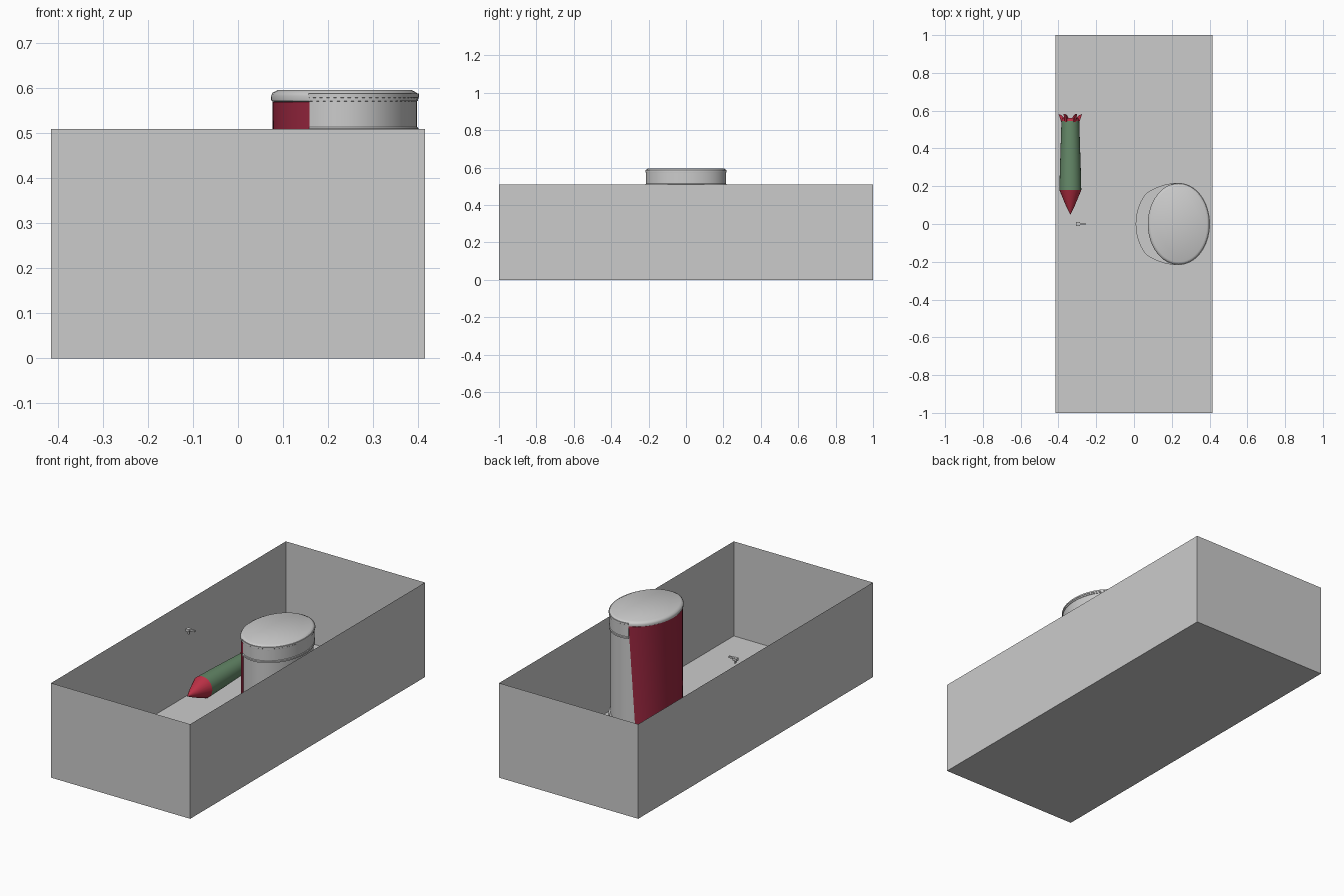
import bpy, bmesh
from math import sin, cos, pi, radians
from mathutils import Matrix

if "Cube" in bpy.data.objects:
    bpy.data.objects.remove(bpy.data.objects["Cube"])


def material(name, rgb):
    m = bpy.data.materials.new(name)
    m.diffuse_color = (*rgb, 1)
    m.use_nodes = True
    m.node_tree.nodes["Principled BSDF"].inputs["Base Color"].default_value = m.diffuse_color
    return m


RED = material("red", (0.5, 0.03, 0.06))
CRIMSON = material("crimson", (0.32, 0.02, 0.05))
GREEN = material("green", (0.13, 0.25, 0.14))


def finish(bm, name, mat=None, smooth=True):
    bmesh.ops.recalc_face_normals(bm, faces=bm.faces)
    me = bpy.data.meshes.new(name)
    bm.to_mesh(me)
    bm.free()
    ob = bpy.data.objects.new(name, me)
    bpy.context.collection.objects.link(ob)
    if mat:
        me.materials.append(mat)
    if smooth:
        bpy.context.view_layer.objects.active = ob
        ob.select_set(True)
        bpy.ops.object.shade_smooth_by_angle(angle=radians(35))
        ob.select_set(False)
    return ob


def loft(name, rings, mat=None):
    """Bridge closed rings of points and cap both ends."""
    bm = bmesh.new()
    vs = [[bm.verts.new(p) for p in ring] for ring in rings]
    for a, b in zip(vs, vs[1:]):
        for i in range(len(a)):
            j = (i + 1) % len(a)
            bm.faces.new((a[i], a[j], b[j], b[i]))
    bm.faces.new(vs[0])
    bm.faces.new(vs[-1])
    return finish(bm, name, mat)


# Oval drum cross-section: centre CX, half sizes A (x) and B (y)
CX, A, B, N = 0.237, 0.162, 0.214, 64


def oval_pt(t, off, z):
    return (CX + (A + off) * cos(t), (B + off) * sin(t), z)


def oval(off, z):
    return [oval_pt(2 * pi * i / N, off, z) for i in range(N)]


def arc_shell(name, rows, inner, mat=None, n=40):
    """Curved shell; each row is (offset, z, start degrees, end degrees)."""
    bm = bmesh.new()
    (z0, s0, e0), (z1, s1, e1) = rows[0][1:], rows[-1][1:]
    rows = [(inner, z0, s0, e0)] + rows + [(inner, z1, s1, e1)]
    cols = [[bm.verts.new(oval_pt(radians(s + (e - s) * i / n), o, z))
             for o, z, s, e in rows] for i in range(n + 1)]
    for a, b in zip(cols, cols[1:]):
        for k in range(len(rows) - 1):
            bm.faces.new((a[k], b[k], b[k + 1], a[k + 1]))
    bm.faces.new(cols[0])
    bm.faces.new(cols[-1])
    return finish(bm, name, mat)


# Open-topped thin box
bm = bmesh.new()
bmesh.ops.create_cube(bm, size=1, matrix=Matrix.Translation((0, 0, 0.255))
                      @ Matrix.Diagonal((0.83, 2, 0.51, 1)))
bmesh.ops.delete(bm, geom=[f for f in bm.faces if f.calc_center_median().z > 0.5],
                 context='FACES_ONLY')
finish(bm, "open_box", smooth=False)

# Drum body and bevelled lid
loft("drum_body", [oval(-0.006, 0.002), oval(-0.006, 0.572)])
loft("drum_lid", [oval(-0.004, 0.57), oval(0.001, 0.572), oval(0.002, 0.583),
                  oval(-0.002, 0.59), oval(-0.013, 0.596)])

# Raised band under the lid, broken by the front panel
arc_shell("drum_band", [(0.002, 0.503, -119, 104), (0.002, 0.511, -119, 104),
                        (-0.001, 0.514, -119, 104), (-0.001, 0.577, -119, 104),
                        (0.003, 0.58, -119, 104), (0.003, 0.588, -119, 104)], -0.01)

# Curved coloured front panel
arc_shell("front_panel", [(-0.002, 0.04, 115, 241), (-0.002, 0.57, 104, 241)],
          -0.01, CRIMSON)


# Plinth with a ledge projecting to the front of the drum
def plinth(z):
    pts = []
    for i in range(N):
        t = 2 * pi * i / N
        x, y, _ = oval_pt(t, 0.003, z)
        c = min(0, cos(t))
        pts.append((x + 0.063 * max(-1, c * 1.5), y, z))
    return pts


loft("plinth", [plinth(0.002), plinth(0.045)])

# Rocket lying along y
RX, RZ, RN = -0.337, 0.058, 24


def disc(r, y, n=RN):
    return [(RX + r * cos(2 * pi * i / n), y, RZ + r * sin(2 * pi * i / n))
            for i in range(n)]


loft("rocket_nose", [disc(0.001, 0.05), disc(0.025, 0.1), disc(0.058, 0.18)], RED)
loft("rocket_body", [disc(0.058, 0.18), disc(0.055, 0.3), disc(0.047, 0.545)], GREEN)
loft("rocket_tail", [disc(0.047, 0.545), disc(0.042, 0.562)], RED)

# Flared tail fins
bm = bmesh.new()
for k in range(6):
    t, w = k * pi / 3, 0.006
    sides = []
    for s in (-w, w):
        sides.append([bm.verts.new((RX + r * cos(t) - s * sin(t), y,
                                    RZ + r * sin(t) + s * cos(t)))
                      for r, y in ((0.03, 0.54), (0.048, 0.54), (0.062, 0.582),
                                   (0.045, 0.575), (0.03, 0.56))])
    a, b = sides
    bm.faces.new(a)
    bm.faces.new(b)
    for i in range(5):
        j = (i + 1) % 5
        bm.faces.new((a[i], a[j], b[j], b[i]))
finish(bm, "rocket_fins", RED, smooth=False)

# Tiny floating fitting: head, barrel and stub
bm = bmesh.new()
for loc, size in (((-0.296, 0, 0.447), (0.022, 0.02, 0.014)),
                  ((-0.272, 0, 0.45), (0.03, 0.009, 0.009)),
                  ((-0.294, 0, 0.434), (0.009, 0.009, 0.018))):
    bmesh.ops.create_cube(bm, size=1, matrix=Matrix.Translation(loc)
                          @ Matrix.Diagonal((*size, 1)))
finish(bm, "small_fitting", smooth=False)
